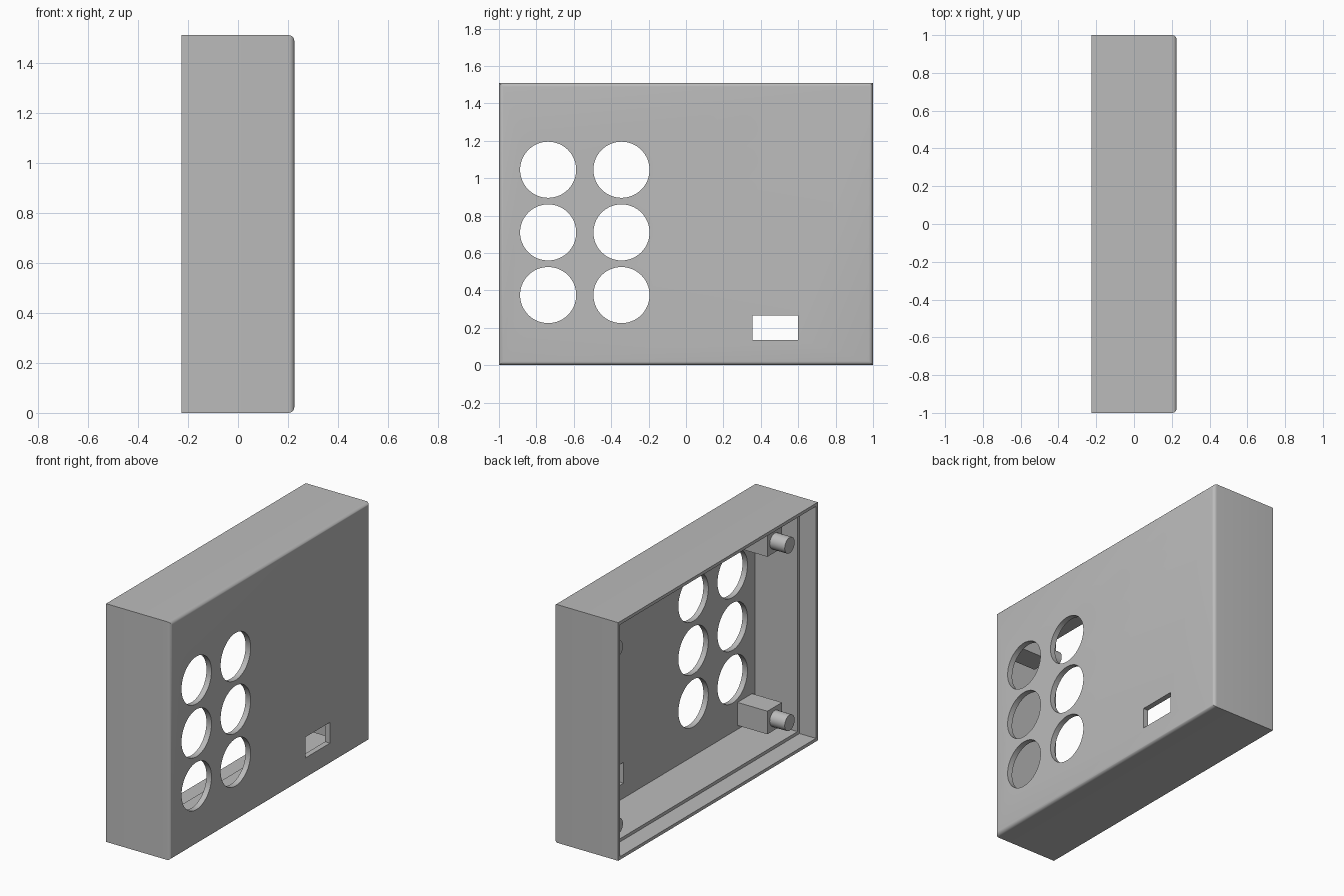
import bpy, bmesh, math
from mathutils import Matrix

if "Cube" in bpy.data.objects:
    bpy.data.objects.remove(bpy.data.objects["Cube"])

grey = bpy.data.materials.new("grey_plastic")
grey.diffuse_color = (0.5, 0.5, 0.5, 1)
grey.use_nodes = True
grey.node_tree.nodes["Principled BSDF"].inputs["Base Color"].default_value = grey.diffuse_color

X, Y, H = 0.225, 1.0, 1.51      # half depth, half width, height
PANEL = 0.19                    # inner face of the panel
WALL, RIM, STEP = 0.04, 0.02, -0.11


def finish(name, bm):
    bmesh.ops.recalc_face_normals(bm, faces=bm.faces)
    me = bpy.data.meshes.new(name)
    bm.to_mesh(me)
    bm.free()
    me.materials.append(grey)
    ob = bpy.data.objects.new(name, me)
    bpy.context.collection.objects.link(ob)
    return ob


def box(name, x0, x1, y0, y1, z0, z1, round_front=0):
    bm = bmesh.new()
    bmesh.ops.create_cube(bm, size=1)
    for v in bm.verts:
        v.co = (x1 if v.co.x > 0 else x0, y1 if v.co.y > 0 else y0,
                z1 if v.co.z > 0 else z0)
    if round_front:
        edges = [e for e in bm.edges if all(v.co.x > x1 - 1e-4 for v in e.verts)]
        bmesh.ops.bevel(bm, geom=edges, offset=round_front, segments=5,
                        profile=0.5, affect='EDGES')
    return finish(name, bm)


def rod(name, x0, x1, y, z, r, sides):
    bm = bmesh.new()
    m = Matrix.Translation(((x0 + x1) / 2, y, z)) @ Matrix.Rotation(math.pi / 2, 4, 'Y')
    bmesh.ops.create_cone(bm, cap_ends=True, segments=sides, radius1=r, radius2=r,
                          depth=x1 - x0, matrix=m)
    return finish(name, bm)


def select(ob):
    bpy.ops.object.select_all(action='DESELECT')
    ob.select_set(True)
    bpy.context.view_layer.objects.active = ob


def cut(ob, cutter):
    mod = ob.modifiers.new("cut", 'BOOLEAN')
    mod.operation, mod.solver, mod.object = 'DIFFERENCE', 'EXACT', cutter
    select(ob)
    bpy.ops.object.modifier_apply(modifier=mod.name)
    bpy.data.objects.remove(cutter)


def smooth(ob):
    select(ob)
    bpy.ops.object.shade_smooth_by_angle(angle=math.radians(30))


# Case shell with rounded panel edges, hollowed with a stepped rim
case = box("case", -X, X, -Y, Y, 0, H, round_front=0.022)
cut(case, box("cavity", -0.3, PANEL, -Y + WALL, Y - WALL, WALL, H - WALL))
cut(case, box("lid_recess", -0.35, STEP, -Y + RIM, Y - RIM, RIM, H - RIM))

# Six round button holes and a rectangular slot in the panel
for y in (-0.737, -0.345):
    for z in (0.375, 0.71, 1.045):
        cut(case, rod("button_hole", 0.1, 0.3, y, z, 0.15, 64))
cut(case, box("slot", 0.1, 0.3, 0.355, 0.6, 0.135, 0.267))
smooth(case)

# Four mounting posts with round pegs
for y in (-0.86, 0.86):
    for z in (0.138, 1.263):
        h = 0.073
        box("mount_post", -0.02, PANEL + 0.005, y - h, y + h, z - h, z + h)
        smooth(rod("mount_peg", -0.125, -0.015, y, z, 0.05, 32))
